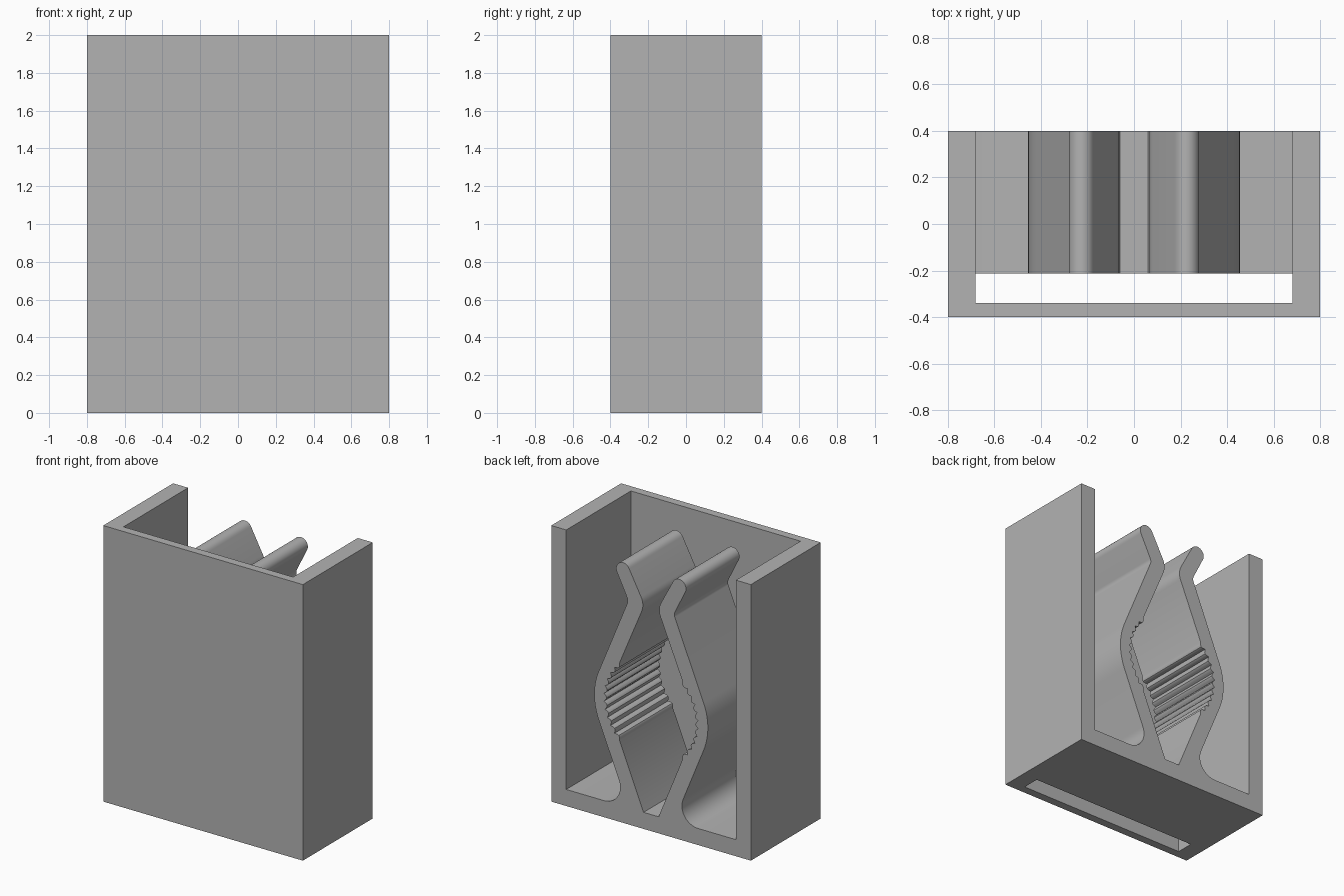
import bpy, bmesh
from math import sin, cos, pi, radians, tan, asin, acos
from mathutils import Vector

cube = bpy.data.objects.get("Cube")
if cube:
    bpy.data.objects.remove(cube)

grey = bpy.data.materials.new("plain_grey")
grey.use_nodes = True
colour = (0.45, 0.45, 0.45, 1)
grey.diffuse_color = colour
grey.node_tree.nodes["Principled BSDF"].inputs["Base Color"].default_value = colour


def arc(cx, cz, r, a0, a1, n):
    return [(cx + r * cos(a0 + (a1 - a0) * i / n), cz + r * sin(a0 + (a1 - a0) * i / n))
            for i in range(n + 1)]


def rounded(before, corner, after, r, n=8):
    """Points of a rounded corner, tangent to both neighbouring edges."""
    c = Vector(corner)
    u, v = (Vector(before) - c).normalized(), (Vector(after) - c).normalized()
    half = acos(max(-1, min(1, u.dot(v)))) / 2
    centre = c + (u + v).normalized() * (r / sin(half))
    start = c + u * (r / tan(half)) - centre
    end = c + v * (r / tan(half)) - centre
    turn = start.angle(end)
    pts = []
    for i in range(n + 1):
        t = i / n
        p = (start * sin((1 - t) * turn) + end * sin(t * turn)) / sin(turn)
        pts.append(tuple(centre + p))
    return pts


def extrude(name, points, direction):
    """Solid prism from a closed outline."""
    bm = bmesh.new()
    face = bm.faces.new([bm.verts.new(p) for p in points])
    new = bmesh.ops.extrude_face_region(bm, geom=[face])["geom"]
    bmesh.ops.translate(bm, vec=direction, verts=[v for v in new if isinstance(v, bmesh.types.BMVert)])
    bmesh.ops.recalc_face_normals(bm, faces=bm.faces)
    mesh = bpy.data.meshes.new(name)
    bm.to_mesh(mesh)
    bm.free()
    mesh.materials.append(grey)
    obj = bpy.data.objects.new(name, mesh)
    bpy.context.collection.objects.link(obj)
    return obj


# Outer shell: front wall and two side walls, open at the back
W, IN, D, FRONT = 0.8, 0.68, 0.4, -0.34
shell = [(-W, -D), (W, -D), (W, D), (IN, D), (IN, FRONT), (-IN, FRONT), (-IN, D), (-W, D)]
extrude("shell_walls", [(x, y, 0) for x, y in shell], (0, 0, 2))

# Clip measurements: bulge centre height, floor thickness, arm lean
MID, FLOOR, LEAN = 0.87, 0.12, radians(22.4)
OUTER, INNER, GRIP = 0.455, 0.341, 0.378
TIP, TIP_R, TIP_LEAN = (0.225, 1.83), 0.055, radians(26.6)

bulge = arc(0, MID, OUTER, -LEAN, LEAN, 16)
tip = arc(*TIP, TIP_R, -TIP_LEAN, pi - TIP_LEAN, 16)

# Ridged gripping surface, from top to bottom
reach = LEAN + acos(INNER / GRIP)
RIDGES, STEPS = 11, 6
ridges = []
for i in range(RIDGES * STEPS + 1):
    a = reach - 2 * reach * i / (RIDGES * STEPS)
    r = GRIP - 0.022 * abs(sin(pi * i / STEPS))
    ridges.append((r * cos(a), MID + r * sin(a)))

# Half outline of floor and arm, going up the outside and down the inside
root = ((OUTER - (MID - FLOOR) * sin(LEAN)) / cos(LEAN), FLOOR)
half = [(IN, 0), (IN, FLOOR)]
half += rounded((IN, FLOOR), root, bulge[0], 0.13, 12)
half += bulge
half += rounded(bulge[-1], (0.182, 1.62), tip[0], 0.05)
half += tip
half += rounded(tip[-1], (0.053, 1.625), ridges[0], 0.12)
half += ridges
half.append((0.06, FLOOR))
outline = half + [(-x, z) for x, z in reversed(half)]
clip = extrude("floor_and_clip_arms", [(x, D, z) for x, z in outline], (0, -0.613, 0))

bpy.ops.object.select_all(action='DESELECT')
clip.select_set(True)
bpy.context.view_layer.objects.active = clip
bpy.ops.object.shade_smooth_by_angle(angle=radians(30))
